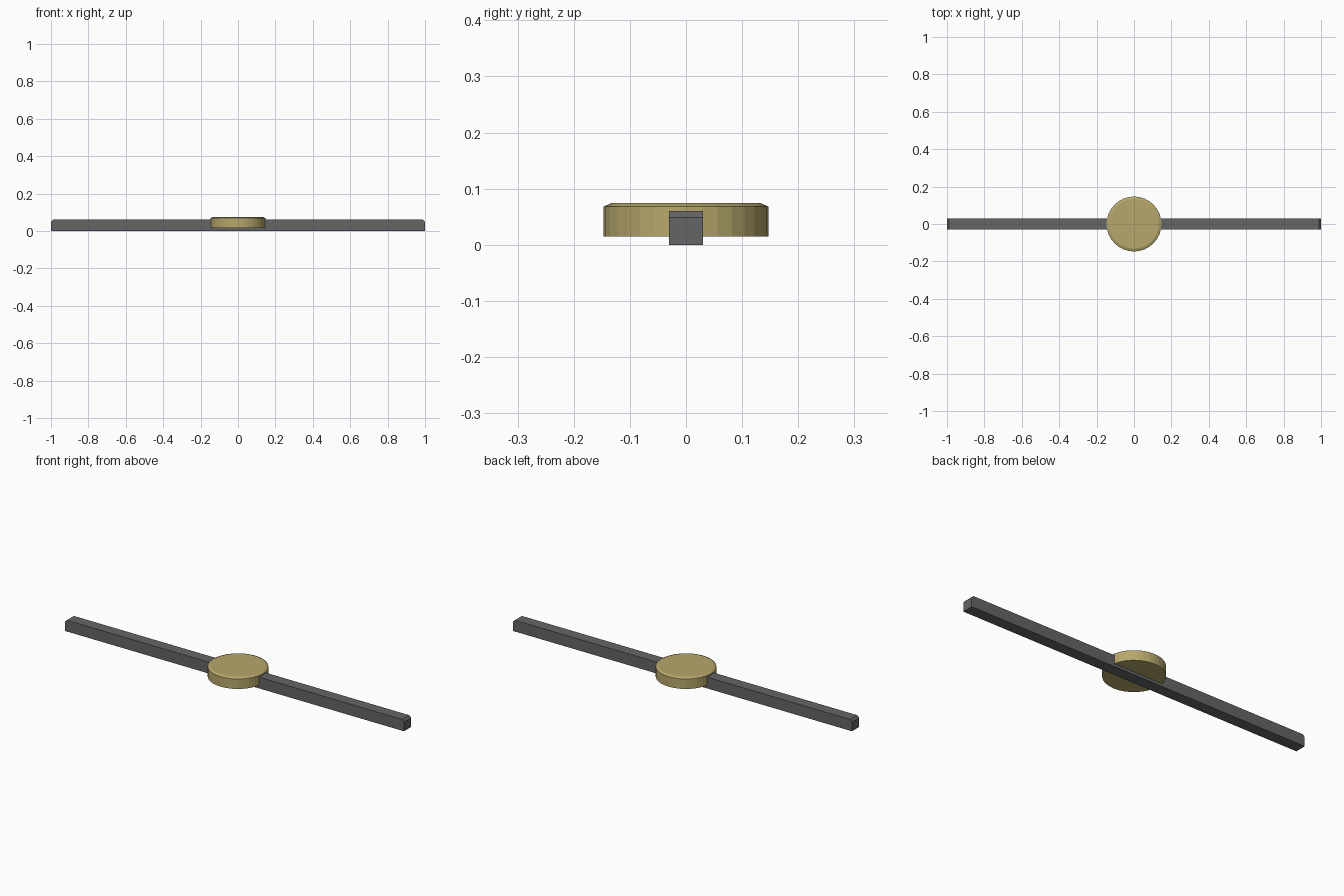
import bpy, bmesh

if "Cube" in bpy.data.objects:
    bpy.data.objects.remove(bpy.data.objects["Cube"])


def make_object(name, bm, color):
    bmesh.ops.recalc_face_normals(bm, faces=bm.faces)
    mesh = bpy.data.meshes.new(name)
    bm.to_mesh(mesh)
    bm.free()
    mat = bpy.data.materials.new(name + "_color")
    mat.diffuse_color = color
    mat.use_nodes = True
    mat.node_tree.nodes["Principled BSDF"].inputs["Base Color"].default_value = mat.diffuse_color
    mesh.materials.append(mat)
    obj = bpy.data.objects.new(name, mesh)
    bpy.context.collection.objects.link(obj)
    return obj


# Long bar: side profile with chamfered upper ends, extruded across y
half_len, half_w, height, cut = 1.0, 0.03, 0.06, 0.011
profile = [(-half_len, 0), (half_len, 0), (half_len, height - cut),
           (half_len - cut, height), (-half_len + cut, height), (-half_len, height - cut)]
bm = bmesh.new()
side = bm.faces.new([bm.verts.new((x, -half_w, z)) for x, z in profile])
ext = bmesh.ops.extrude_face_region(bm, geom=[side], use_keep_orig=True)
moved = [v for v in ext["geom"] if isinstance(v, bmesh.types.BMVert)]
bmesh.ops.translate(bm, verts=moved, vec=(0, 2 * half_w, 0))
make_object("bar", bm, (0.13, 0.13, 0.13, 1))

# Central disc: flat-sided cylinder with a shallow chamfer around the top
radius, z0, z1, z2 = 0.147, 0.015, 0.068, 0.074
bm = bmesh.new()
bmesh.ops.create_cone(bm, cap_ends=True, segments=32, radius1=radius, radius2=radius, depth=z1 - z0)
bmesh.ops.translate(bm, verts=bm.verts, vec=(0, 0, (z0 + z1) / 2))
top = max(bm.faces, key=lambda f: f.calc_center_median().z)
bmesh.ops.inset_region(bm, faces=[top], thickness=0.014)
bmesh.ops.translate(bm, verts=top.verts, vec=(0, 0, z2 - z1))
make_object("center_disc", bm, (0.47, 0.39, 0.15, 1))
